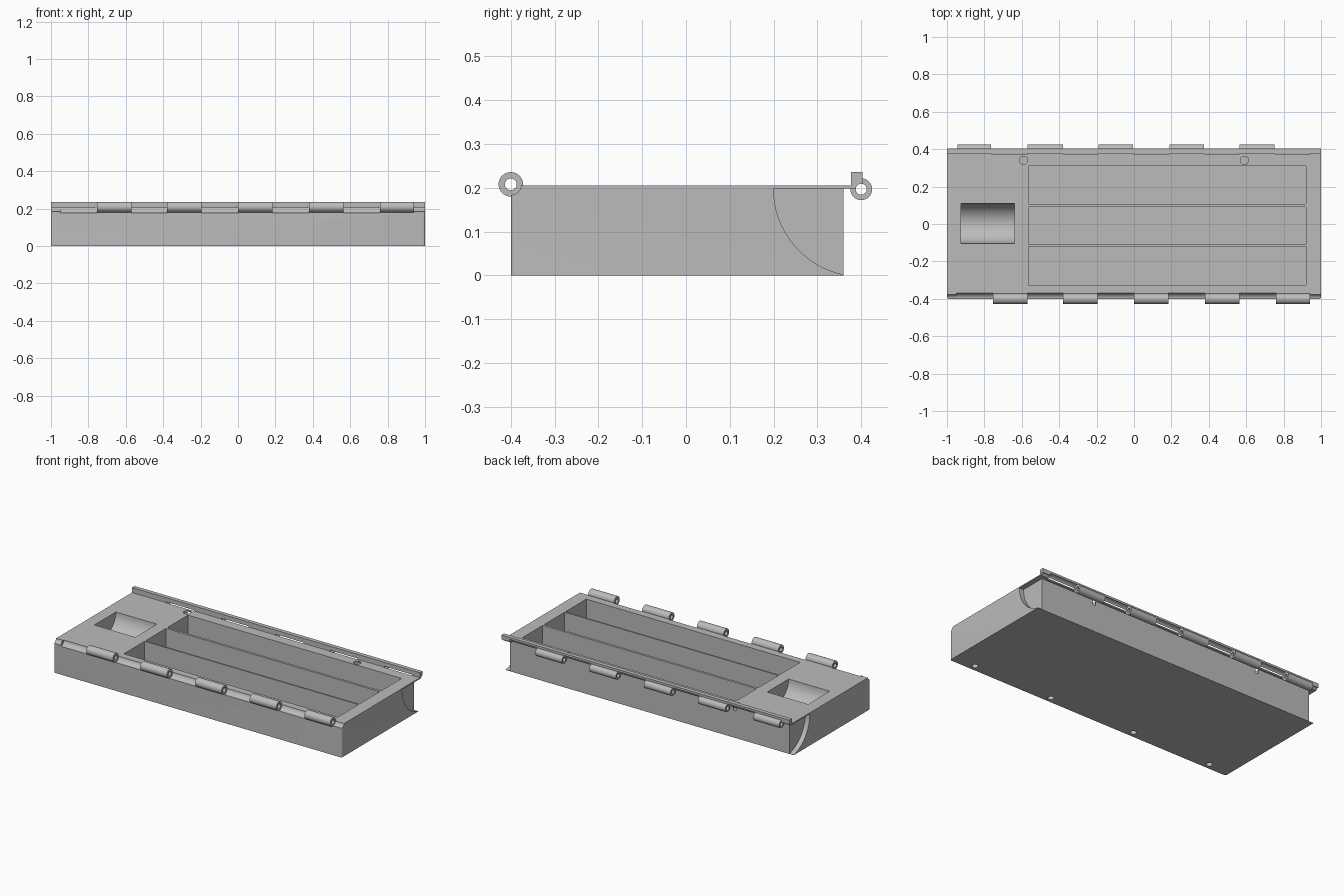
import bpy, bmesh, math

if "Cube" in bpy.data.objects:
    bpy.data.objects.remove(bpy.data.objects["Cube"])

grey = bpy.data.materials.new("light_grey")
grey.diffuse_color = (0.5, 0.5, 0.5, 1)
grey.use_nodes = True
grey.node_tree.nodes["Principled BSDF"].inputs["Base Color"].default_value = grey.diffuse_color


def prism(name, profile, x0, x1):
    """Extrude a (y, z) profile along x."""
    bm = bmesh.new()
    f = bm.faces.new([bm.verts.new((x0, y, z)) for y, z in profile])
    ext = bmesh.ops.extrude_face_region(bm, geom=[f])
    new = [g for g in ext["geom"] if isinstance(g, bmesh.types.BMVert)]
    bmesh.ops.translate(bm, verts=new, vec=(x1 - x0, 0, 0))
    bmesh.ops.recalc_face_normals(bm, faces=bm.faces)
    me = bpy.data.meshes.new(name)
    bm.to_mesh(me)
    bm.free()
    me.materials.append(grey)
    ob = bpy.data.objects.new(name, me)
    bpy.context.collection.objects.link(ob)
    return ob


def arc(cy, cz, r, a0=0, a1=360, n=32):
    closed = a1 - a0 == 360
    steps = n if closed else n + 1
    return [(cy + r * math.cos(math.radians(a0 + (a1 - a0) * i / n)),
             cz + r * math.sin(math.radians(a0 + (a1 - a0) * i / n))) for i in range(steps)]


def box(name, x0, x1, y0, y1, z0, z1):
    return prism(name, [(y0, z0), (y1, z0), (y1, z1), (y0, z1)], x0, x1)


def upright(name, x, y, r, z0, z1):
    bpy.ops.mesh.primitive_cylinder_add(vertices=24, radius=r, depth=z1 - z0,
                                        location=(x, y, (z0 + z1) / 2))
    ob = bpy.context.object
    ob.name = name
    ob.data.materials.append(grey)
    return ob


def cut(target, cutter):
    """Subtract the cutter, then remove it."""
    cutter.hide_render = True
    bpy.context.view_layer.objects.active = target
    m = target.modifiers.new("cut", 'BOOLEAN')
    m.operation = 'DIFFERENCE'
    m.solver = 'EXACT'
    m.object = cutter
    bpy.ops.object.modifier_apply(modifier=m.name)
    bpy.data.objects.remove(cutter, do_unlink=True)


def smooth(ob):
    bpy.ops.object.select_all(action='DESELECT')
    ob.select_set(True)
    bpy.context.view_layer.objects.active = ob
    bpy.ops.object.shade_smooth_by_angle(angle=math.radians(30))


FRONT, BACK = (-0.40, 0.208), (0.40, 0.197)      # hinge axes (y, z)
front_spans = [(-0.755, -0.57), (-0.38, -0.195), (0, 0.185), (0.38, 0.565), (0.76, 0.94)]
back_spans = [(-0.945, -0.765), (-0.57, -0.38), (-0.19, -0.005), (0.19, 0.375), (0.565, 0.75)]

# tray body with overhanging top plate and raised back lip
body = prism("tray_body", [(-0.4, 0), (0.36, 0), (0.36, 0.198), (0.403, 0.198),
                           (0.403, 0.236), (0.377, 0.236), (0.377, 0.205), (-0.4, 0.205)], -1, 1)
bm = bmesh.new()
bm.from_mesh(body.data)
corners = [e for e in bm.edges if all(v.co.y < -0.399 for v in e.verts)
           and abs(e.verts[0].co.z - e.verts[1].co.z) > 0.1]
bmesh.ops.bevel(bm, geom=corners, offset=0.01, segments=4, profile=0.5, affect='EDGES')
bm.to_mesh(body.data)
bm.free()

# three long compartments
for y0, y1 in [(-0.325, -0.12), (-0.11, 0.092), (0.107, 0.31)]:
    cut(body, box("compartment_cutter", -0.565, 0.92, y0, y1, 0.015, 0.3))

# rounded scoop pocket
cut(body, prism("scoop_cutter", arc(0.003, 0.205, 0.107, 180, 360, 32) + [(0.11, 0.3), (-0.104, 0.3)],
                -0.925, -0.64))

# quarter-round recess in each end, centred on the back hinge
for x0, x1 in [(-1.1, -0.97), (0.97, 1.1)]:
    cut(body, prism("end_recess_cutter", arc(0.40, 0.198, 0.2, 180, 360, 64), x0, x1))

# hinge clearance grooves between the knuckles
for x0, x1 in [(-1.1, -0.95), (0.94, 1.1)]:
    cut(body, prism("end_groove_cutter", arc(*FRONT, 0.024), x0, x1))
for x0, x1 in zip([-0.95] + [s[1] for s in front_spans[:-1]], [s[0] for s in front_spans]):
    cut(body, prism("front_groove_cutter", arc(*FRONT, 0.031), x0, x1))
for x0, x1 in zip([s[1] for s in back_spans], [s[0] for s in back_spans[1:]] + [0.945]):
    cut(body, prism("back_groove_cutter", arc(*BACK, 0.0265), x0, x1))

# pin bores
cut(body, prism("front_bore_cutter", arc(*FRONT, 0.0135), -1.2, 1.2))
cut(body, prism("back_bore_cutter", arc(*BACK, 0.0125), -1.2, 1.2))

# round sockets on the top and underside
for x in (-0.59, 0.59):
    cut(body, upright("top_socket_cutter", x, 0.34, 0.022, 0.17, 0.3))
for x in (-0.85, -0.3, 0.3, 0.85):
    cut(body, upright("bottom_socket_cutter", x, -0.363, 0.018, -0.1, 0.03))
smooth(body)

# hinge knuckles
for name, axis, r, bore, spans in (("front_knuckle", FRONT, 0.028, 0.0135, front_spans),
                                   ("back_knuckle", BACK, 0.025, 0.0125, back_spans)):
    for x0, x1 in spans:
        k = prism(name, arc(*axis, r), x0, x1)
        cut(k, prism("bore_cutter", arc(*axis, bore), x0 - 0.1, x1 + 0.1))
        smooth(k)
